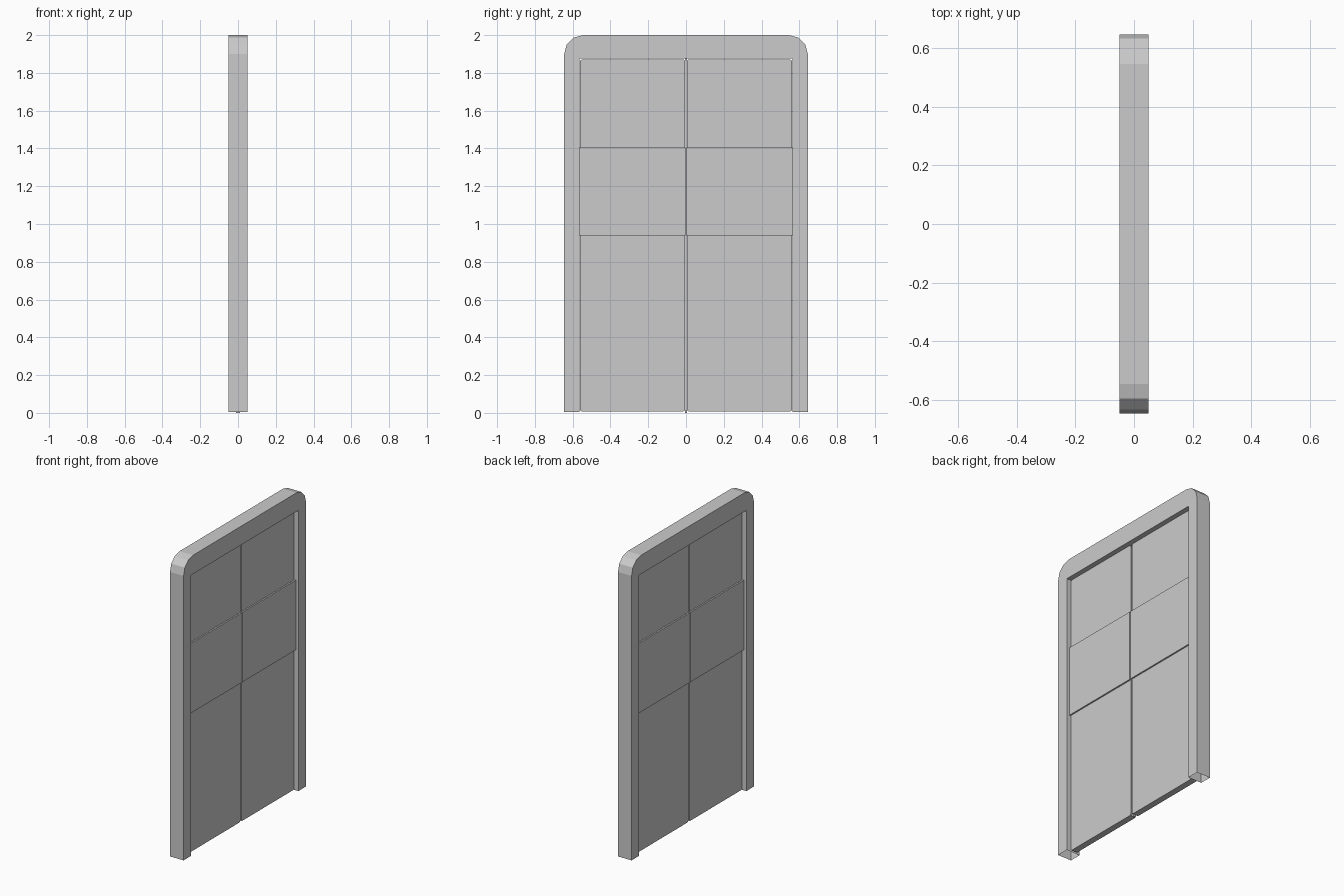
import bpy, bmesh, math

if "Cube" in bpy.data.objects:
    bpy.data.objects.remove(bpy.data.objects["Cube"])

def mesh_object(name, bm):
    bmesh.ops.recalc_face_normals(bm, faces=bm.faces)
    mesh = bpy.data.meshes.new(name)
    bm.to_mesh(mesh)
    bm.free()
    obj = bpy.data.objects.new(name, mesh)
    bpy.context.collection.objects.link(obj)
    return obj

def box(name, x, y, z, corner=0.0):
    bm = bmesh.new()
    bmesh.ops.create_cube(bm, size=1)
    for v in bm.verts:
        v.co = [lo if c < 0 else hi for c, (lo, hi) in zip(v.co, (x, y, z))]
    if corner:
        edges = [e for e in bm.edges if abs(e.verts[0].co.x - e.verts[1].co.x) > 1e-4]
        bmesh.ops.bevel(bm, geom=edges, offset=corner, segments=2,
                        profile=0.5, affect='EDGES')
    return mesh_object(name, bm)

# Door frame: arch-shaped profile with rounded top corners, open at the feet
HALF_W, HALF_D, BASE, TOP, R = 0.645, 0.05, 0.004, 2.0, 0.1
half = [(0.565, 1.875), (0.565, BASE), (HALF_W, BASE)]
for i in range(4):
    a = math.radians(30 * i)
    half.append((HALF_W - R + R * math.cos(a), TOP - R + R * math.sin(a)))
profile = half + [(-y, z) for y, z in reversed(half)]
bm = bmesh.new()
face = bm.faces.new([bm.verts.new((-HALF_D, y, z)) for y, z in profile])
geom = bmesh.ops.extrude_face_region(bm, geom=[face], use_keep_orig=True)["geom"]
bmesh.ops.translate(bm, vec=(2 * HALF_D, 0, 0),
                    verts=[g for g in geom if isinstance(g, bmesh.types.BMVert)])
bmesh.ops.recalc_face_normals(bm, faces=bm.faces)
feet = [f for f in bm.faces if all(abs(v.co.z - BASE) < 1e-5 for v in f.verts)]
bmesh.ops.delete(bm, geom=feet, context='FACES_ONLY')
mesh_object("door_frame", bm)

# Two door leaves, each with a raised middle band
for side, s in (("left", -1), ("right", 1)):
    y_leaf = sorted((s * 0.005, s * 0.561))
    y_band = sorted((s * 0.003, s * 0.564))
    box(side + "_door_leaf", (-0.021, 0.021), y_leaf, (0.008, 1.871), 0.01)
    box(side + "_door_band", (-0.031, 0.031), y_band, (0.94, 1.405))

# Thin seal strip between the leaves
box("centre_seal", (-0.01, 0.01), (-0.006, 0.006), (0.0, 1.875))
